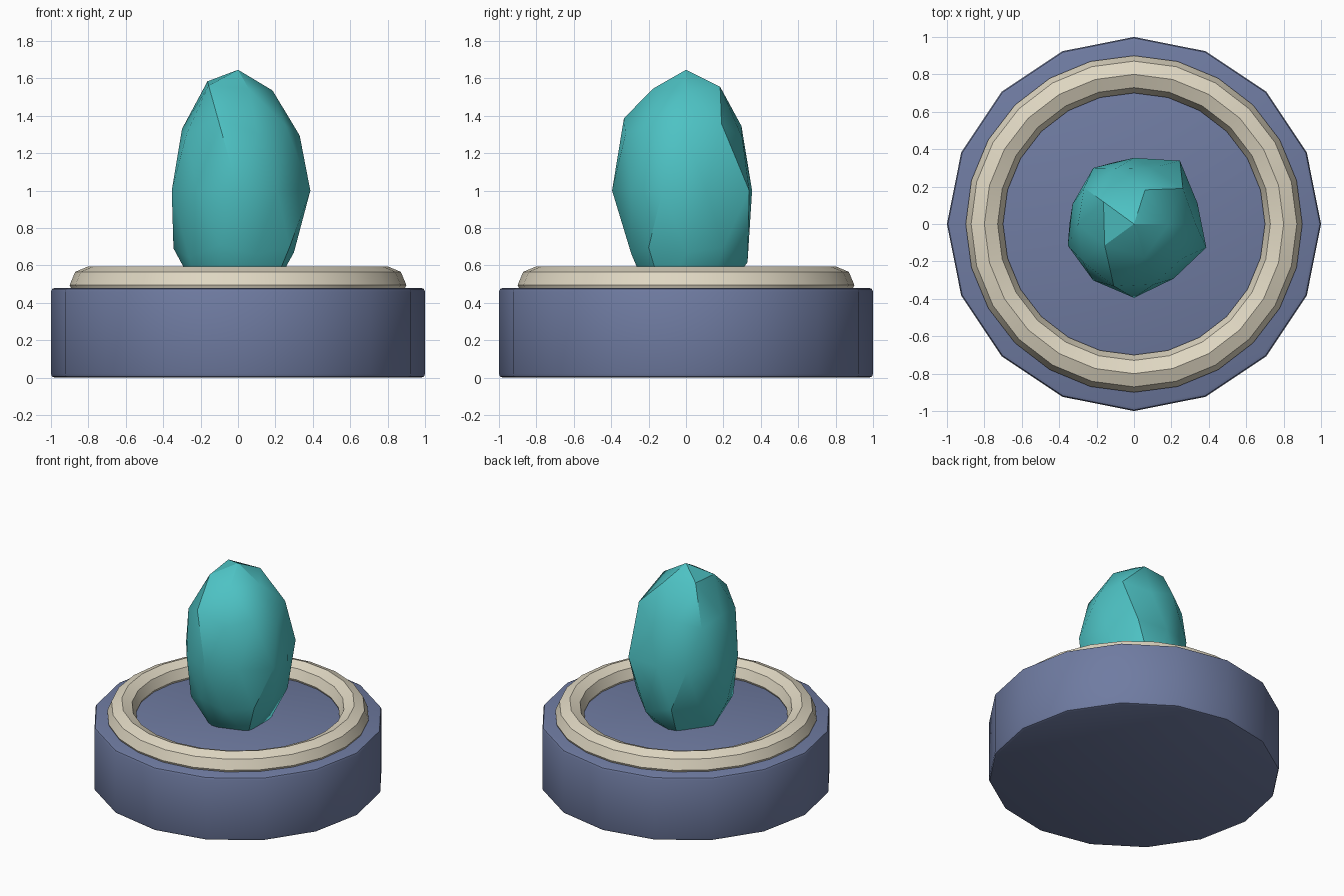
import bpy, bmesh, math

cube = bpy.data.objects.get("Cube")
if cube:
    bpy.data.objects.remove(cube, do_unlink=True)


def make_material(name, rgb):
    mat = bpy.data.materials.new(name)
    mat.use_nodes = True
    mat.diffuse_color = (*rgb, 1)
    mat.node_tree.nodes["Principled BSDF"].inputs["Base Color"].default_value = (*rgb, 1)
    return mat


def finish(obj, name, mat):
    obj.name = name
    obj.data.materials.append(mat)
    bpy.ops.object.select_all(action='DESELECT')
    obj.select_set(True)
    bpy.context.view_layer.objects.active = obj
    bpy.ops.object.shade_smooth_by_angle(angle=math.radians(30))


slate = make_material("slate blue", (0.16, 0.2, 0.36))
cream = make_material("cream", (0.74, 0.68, 0.54))
teal = make_material("teal", (0.075, 0.54, 0.55))

# Sixteen-sided pedestal with softened rims
bpy.ops.mesh.primitive_cylinder_add(vertices=16, radius=1, depth=0.48, location=(0, 0, 0.24))
base = bpy.context.object
bm = bmesh.new()
bm.from_mesh(base.data)
rims = [e for e in bm.edges if abs(e.verts[0].co.z - e.verts[1].co.z) < 0.01]
bmesh.ops.bevel(bm, geom=rims, offset=0.02, segments=2, profile=0.5, affect='EDGES')
bm.to_mesh(base.data)
bm.free()
finish(base, "pedestal", slate)

# Ring half sunk into the pedestal top
bpy.ops.mesh.primitive_torus_add(major_segments=24, minor_segments=8,
                                 major_radius=0.8, minor_radius=0.1, location=(0, 0, 0.495))
finish(bpy.context.object, "ring", cream)

# Irregular crystal: a stretched icosphere, each layer pushed in or out
layers = [
    [0.95],
    [0.925, 0.96, 1.01, 0.97, 0.94],
    [1, 0.965, 0.925, 1.08, 0.975],
    [0.97, 0.93, 0.97, 1, 1],
    [0.94, 1.1, 0.93, 0.975, 0.91, 0.98, 0.98, 1.04, 0.95, 1.07],
    [1, 1.02, 1.015, 0.95, 1],
    [0.925, 1.07, 0.91, 1, 0.95],
    [1] * 5,
    [1],
]
bpy.ops.mesh.primitive_ico_sphere_add(subdivisions=2, radius=1, location=(0, 0, 1))
crystal = bpy.context.object


def layer_order(v):
    angle = round(math.degrees(math.atan2(v.co.y, v.co.x))) % 360
    return (-round(v.co.z, 2), angle)


verts = sorted(crystal.data.vertices, key=layer_order)
for v, push in zip(verts, sum(layers, [])):
    v.co.x *= 0.38 * push
    v.co.y *= 0.38 * push
    v.co.z *= 0.68 * push
finish(crystal, "crystal", teal)
